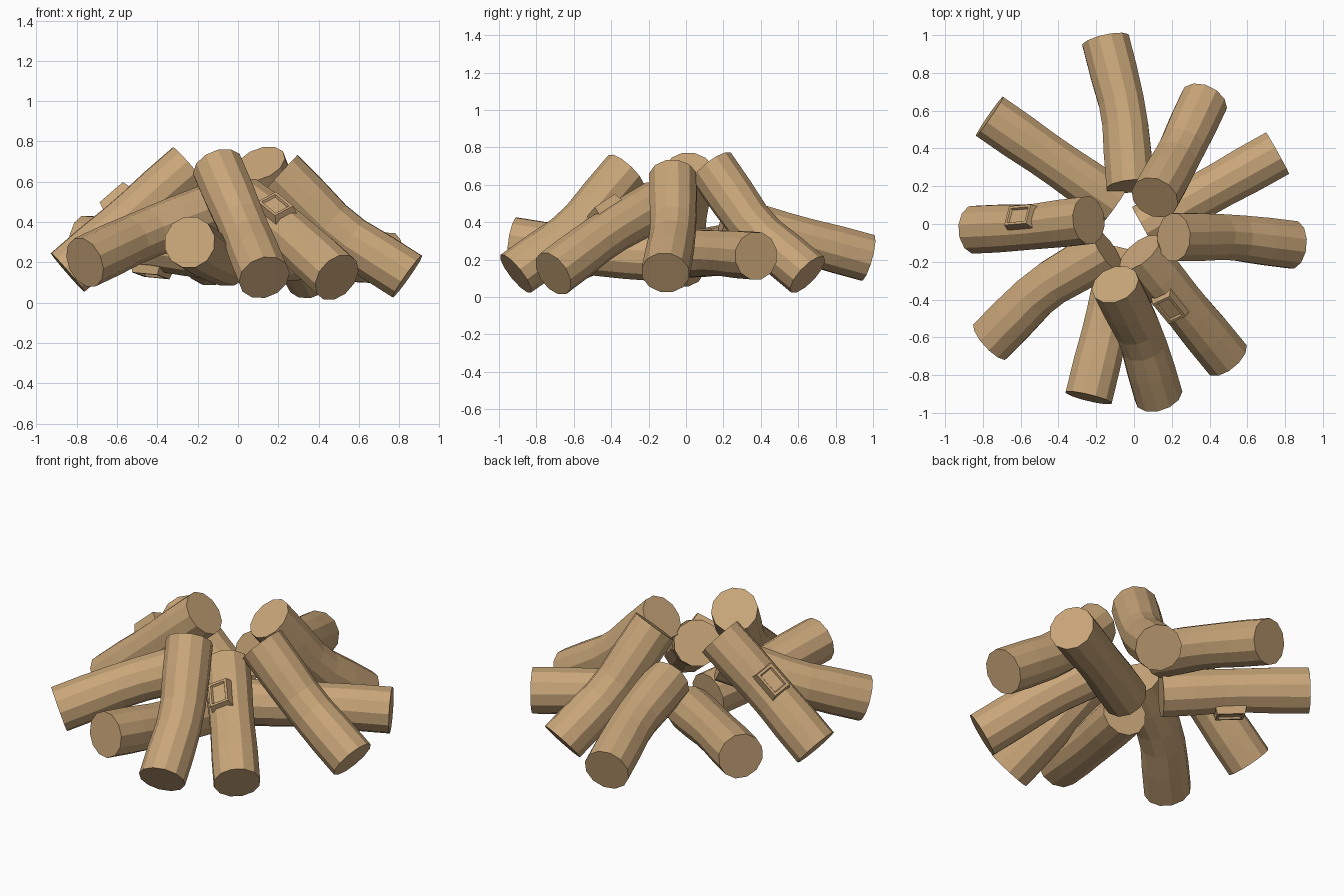
import bpy, bmesh, math
from mathutils import Vector, Matrix

if "Cube" in bpy.data.objects:
    bpy.data.objects.remove(bpy.data.objects["Cube"])

RADIUS, SIDES = 0.13, 12

wood = bpy.data.materials.new("wood")
wood.diffuse_color = (0.58, 0.38, 0.19, 1)
wood.use_nodes = True
wood.node_tree.nodes["Principled BSDF"].inputs["Base Color"].default_value = wood.diffuse_color


def finish(bm, name):
    bmesh.ops.recalc_face_normals(bm, faces=bm.faces)
    mesh = bpy.data.meshes.new(name)
    bm.to_mesh(mesh)
    bm.free()
    mesh.materials.append(wood)
    ob = bpy.data.objects.new(name, mesh)
    bpy.context.collection.objects.link(ob)
    return ob


def spine(a, b, bend, t):
    # gentle bend, strongest just inside the middle
    return a.lerp(b, t) + bend * math.sin(math.pi * t) ** 1.5


def make_log(name, a, b, bend):
    a, b, bend = Vector(a), Vector(b), Vector(bend)
    bm = bmesh.new()
    rings = []
    side = (b - a).cross(Vector((0, 0, 1))).normalized()
    for t in (0, 0.22, 0.42, 0.58, 0.78, 1):
        lo, hi = max(t - 0.06, 0), min(t + 0.06, 1)
        axis = (spine(a, b, bend, hi) - spine(a, b, bend, lo)).normalized()
        u = (side - axis * side.dot(axis)).normalized()
        v = axis.cross(u)
        c = spine(a, b, bend, t)
        r = RADIUS * (0.96 if 0.3 < t < 0.7 else 1)
        ring = []
        for i in range(SIDES):
            ang = math.tau * (i + 0.5) / SIDES
            ring.append(bm.verts.new(c + r * (u * math.cos(ang) + v * math.sin(ang))))
        rings.append(ring)
    for p, q in zip(rings, rings[1:]):
        for i in range(SIDES):
            j = (i + 1) % SIDES
            bm.faces.new((p[i], p[j], q[j], q[i]))
    bm.faces.new(rings[0])
    bm.faces.new(rings[-1])
    return finish(bm, name)


def make_knot(name, a, b, bend, t, normal):
    # raised bark patch with a sunken middle
    a, b, bend = Vector(a), Vector(b), Vector(bend)
    x = (b - a).normalized()
    z = Vector(normal)
    z = (z - x * z.dot(x)).normalized()
    y = z.cross(x)
    c = spine(a, b, bend, t) + z * (RADIUS - 0.01)
    rot = Matrix((x, y, z)).transposed().to_4x4()
    bm = bmesh.new()
    bmesh.ops.create_cube(bm, size=1)
    bmesh.ops.scale(bm, vec=(0.18, 0.13, 0.06), verts=bm.verts)
    bm.normal_update()
    top = max(bm.faces, key=lambda f: f.calc_center_median().z)
    bmesh.ops.scale(bm, vec=(0.85, 0.85, 1), verts=top.verts)
    bmesh.ops.inset_individual(bm, faces=[top], thickness=0.02)
    bmesh.ops.inset_individual(bm, faces=[top], thickness=0.008, depth=-0.012)
    bmesh.ops.transform(bm, matrix=Matrix.Translation(c) @ rot, verts=bm.verts)
    finish(bm, name)


# outer end, inner end, bend
logs = {
    "back_log": ((-0.15, 0.97, 0.21), (-0.02, 0.20, 0.42), (0.03, 0, 0)),
    "back_right_steep_log": ((0.37, 0.65, 0.12), (0.11, 0.14, 0.69), (0, -0.02, -0.045)),
    "back_right_low_log": ((0.76, 0.375, 0.22), (0.05, -0.02, 0.23), (0, 0, 0.01)),
    "right_log": ((0.84, -0.11, 0.13), (0.21, -0.07, 0.64), (-0.02, 0.02, -0.035)),
    "front_right_log": ((0.49, -0.71, 0.125), (0.03, -0.15, 0.50), (0, 0, 0.02)),
    "front_steep_log": ((0.13, -0.91, 0.125), (-0.10, -0.32, 0.67), (0.02, 0.02, -0.04)),
    "front_low_log": ((-0.24, -0.92, 0.30), (-0.05, -0.14, 0.21), (0, 0, -0.015)),
    "front_left_log": ((-0.76, -0.62, 0.20), (-0.14, -0.14, 0.46), (-0.03, 0.035, 0)),
    "left_log": ((-0.845, -0.03, 0.15), (-0.24, 0.02, 0.675), (0, -0.01, 0)),
    "back_left_log": ((-0.765, 0.57, 0.305), (-0.10, 0.11, 0.24), (0, 0, 0.01)),
}
for name, spec in logs.items():
    make_log(name, *spec)

# bark knots
make_knot("left_knot", *logs["left_log"], 0.53, (-0.5, 0.4, 0.7))
make_knot("front_right_knot", *logs["front_right_log"], 0.62, (-0.2, -0.5, 0.8))
make_knot("back_left_knot", *logs["back_left_log"], 0.54, (0, -0.25, -1))
